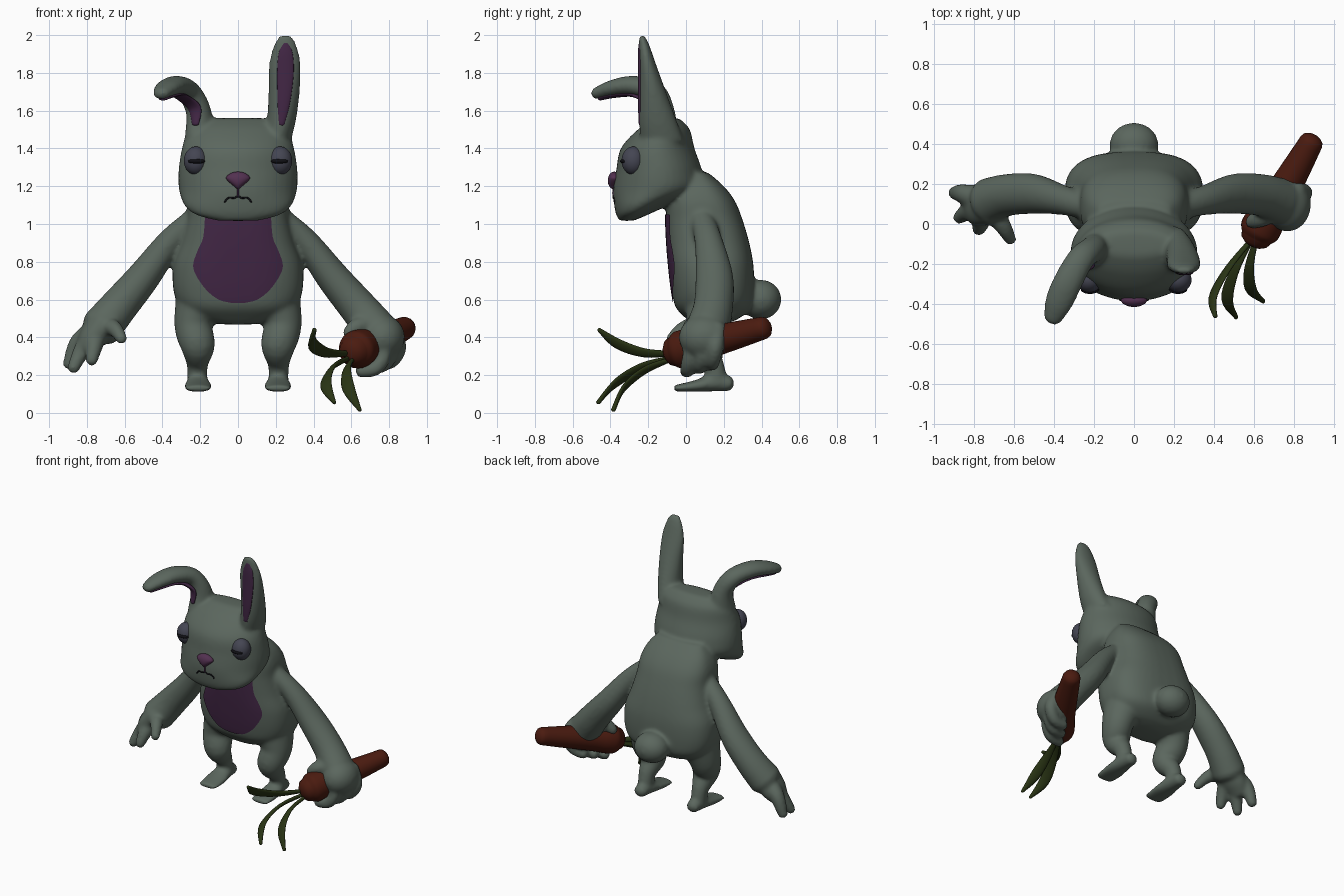
import bpy, bmesh, math
from mathutils import Vector, Matrix
from mathutils.bvhtree import BVHTree


def material(name, rgb):
    m = bpy.data.materials.new(name)
    m.diffuse_color = (*rgb, 1)
    return m


FUR = material("fur", (.105, .135, .112))
PURPLE = material("purple", (.055, .02, .06))
PINK = material("nose_pink", (.085, .03, .08))
EYE = material("eye_grey", (.058, .06, .085))
DARK = material("dark", (.005, .005, .007))
ORANGE = material("carrot", (.07, .011, .005))
GREEN = material("leaf", (.022, .034, .007))


def spline(keys, n):
    """Catmull-Rom through tuples of any length."""
    ks = [keys[0]] + list(keys) + [keys[-1]]
    out = []
    for i in range(1, len(ks) - 2):
        for s in range(n):
            t = s / n
            out.append([.5 * (2*b + (c-a)*t + (2*a-5*b+4*c-d)*t*t + (3*b-a-3*c+d)*t**3)
                        for a, b, c, d in zip(*ks[i-1:i+3])])
    return out + [list(keys[-1])]


def loft(bm, keys, side, fixed=None, power=2, cap=.8, n=5, seg=24):
    """Tube of (x, y, z, r_side, r_other) keys with rounded ends."""
    ks = spline(keys, n)
    pos = [Vector(k[:3]) for k in ks]
    rings = []
    last = len(ks) - 1
    for i, k in enumerate(ks):
        t = (pos[min(i+1, last)] - pos[max(i-1, 0)]).normalized()
        s = Vector(side)
        if not fixed:
            s = (s - t * s.dot(t)).normalized()
        o = Vector(fixed) if fixed else t.cross(s)
        ra, rb = max(k[3], .004), max(k[4], .004)
        r = min(ra, rb) * cap
        steps = [(0, 1)]
        ends = [(math.sin(a) * r, math.cos(a)) for a in (.5, 1.0, 1.35)]
        if i == 0:
            steps = [(-d, f) for d, f in reversed(ends)] + steps
        elif i == last:
            steps = steps + ends
        for d, f in steps:
            ring = []
            for j in range(seg):
                a = 2 * math.pi * j / seg
                c, q = math.cos(a), math.sin(a)
                c = math.copysign(abs(c) ** (2 / power), c)
                q = math.copysign(abs(q) ** (2 / power), q)
                ring.append(bm.verts.new(pos[i] + t * d + s * (ra * f * c) + o * (rb * f * q)))
            rings.append(ring)
    faces = [bm.faces.new(rings[0]), bm.faces.new(rings[-1])]
    for a, b in zip(rings, rings[1:]):
        for j in range(seg):
            faces.append(bm.faces.new((a[j], a[(j+1) % seg], b[(j+1) % seg], b[j])))
    bmesh.ops.recalc_face_normals(bm, faces=faces)


def slices(bm, rows, power, cap=.1, seg=40):
    """Stack of horizontal sections (z, y_front, y_back, half_width, x_centre)."""
    loft(bm, [(x, (f+b)/2, z, w, (b-f)/2) for z, f, b, w, x in rows],
         (1, 0, 0), (0, 1, 0), power, cap, seg=seg)


def ball(bm, centre, radii):
    bmesh.ops.create_uvsphere(bm, u_segments=32, v_segments=20, radius=1,
                              matrix=Matrix.Translation(centre) @ Matrix.Diagonal((*radii, 1)))


def finish(bm, name, mat):
    me = bpy.data.meshes.new(name)
    bm.to_mesh(me)
    bm.free()
    for p in me.polygons:
        p.use_smooth = True
    me.materials.append(mat)
    ob = bpy.data.objects.new(name, me)
    bpy.context.collection.objects.link(ob)
    return ob


def single(name, mat, keys, side, **kw):
    bm = bmesh.new()
    loft(bm, keys, side, **kw)
    return finish(bm, name, mat)


bm = bmesh.new()
# torso and head
slices(bm, [(.475, .03, .22, .12, 0), (.50, 0, .28, .22, 0), (.56, -.055, .345, .305, 0),
            (.65, -.075, .36, .342, 0), (.78, -.09, .357, .342, 0), (.90, -.10, .335, .303, 0),
            (1.02, -.105, .30, .274, 0), (1.12, -.10, .26, .265, 0), (1.20, -.06, .20, .235, 0),
            (1.27, 0, .12, .18, 0)], 2.7)
slices(bm, [(1.02, -.355, -.27, .12, 0), (1.05, -.37, -.20, .225, 0), (1.10, -.38, -.09, .285, 0),
            (1.18, -.385, .08, .312, 0), (1.28, -.37, .085, .315, 0), (1.40, -.345, .045, .297, 0),
            (1.50, -.255, .02, .265, 0), (1.555, -.17, -.03, .20, 0)], 2.0)
# upright ear and drooping ear
slices(bm, [(1.44, -.24, -.01, .075, .205), (1.55, -.25, -.05, .077, .230), (1.70, -.25, -.105, .083, .244),
            (1.85, -.25, -.16, .084, .248), (1.95, -.25, -.195, .06, .25),
            (1.998, -.247, -.22, .034, .25)], 2.0, seg=24)
droop = [(-.20, -.13, 1.46, .075, .10), (-.21, -.13, 1.60, .066, .07), (-.262, -.17, 1.70, .068, .057),
         (-.325, -.28, 1.733, .073, .052), (-.375, -.39, 1.718, .07, .044), (-.407, -.475, 1.69, .045, .032)]
ear_side = (.88, -.47, 0)
loft(bm, droop, ear_side)
# tail
ball(bm, (0, .395, .60), (.122, .11, .105))
for sx in (-1, 1):
    # arms
    loft(bm, [(sx*.23, .085, 1.03, .062, .058), (sx*.36, .12, .905, .075, .07), (sx*.50, .15, .72, .10, .088),
              (sx*.63, .145, .565, .105, .10), (sx*.725, .115, .45, .115, .11)], (0, 1, 0), cap=.6)
    # legs and feet
    loft(bm, [(sx*.205, .13, .58, .13, .14), (sx*.235, .11, .46, .102, .11), (sx*.213, .075, .355, .092, .088),
              (sx*.215, .14, .26, .058, .06), (sx*.215, .16, .18, .052, .055)], (1, 0, 0), cap=.3)
    loft(bm, [(sx*.212, .23, .155, .045, .041), (sx*.212, .15, .16, .058, .047),
              (sx*.212, .05, .142, .074, .031), (sx*.212, -.055, .13, .069, .018)], (1, 0, 0), cap=.6)
# open hand: broad palm and fingers
loft(bm, [(-.71, .105, .47, .11, .09), (-.78, .095, .39, .105, .07), (-.82, .085, .335, .08, .045)], (0, 1, 0))
for mid, tip, r in (((-.845, .15, .37), (-.895, .155, .255), .045), ((-.82, .07, .34), (-.873, .03, .235), .043),
                    ((-.76, .02, .36), (-.775, -.03, .275), .043), ((-.66, 0, .45), (-.615, -.08, .39), .04)):
    loft(bm, [(-.74, .11, .45, .06, .06), (*mid, r*1.1, r*1.1), (*tip, r*.75, r*.75)], (0, 1, 0.2))
# gripping hand: palm, wrapped fingers, thumb
ball(bm, (.765, .10, .40), (.118, .138, .12))
axis = Vector((.5, .83, .23)).normalized()
for d in (-.08, 0, .08):
    path = [(.77, .10, .43), (.81, .09, .33), (.77, .075, .255), (.69, .07, .24)]
    loft(bm, [(*(Vector(p) + axis * d), .045 - .003*i, .045 - .003*i) for i, p in enumerate(path)], axis)
loft(bm, [(.72, .08, .47, .06, .06), (.63, .03, .455, .048, .048), (.585, .01, .42, .035, .035)], (0, 1, 0))
body = finish(bm, "body", FUR)
rm = body.modifiers.new("blend", 'REMESH')
rm.mode = 'VOXEL'
rm.voxel_size = .012
rm.use_smooth_shade = True
sm = body.modifiers.new("soften", 'SMOOTH')
sm.factor = .5
sm.iterations = 9

bpy.context.view_layer.update()
tree = BVHTree.FromObject(body, bpy.context.evaluated_depsgraph_get())


def snap(x, z, start=-1.0, lift=.006):
    """Point just in front of the fur at (x, z)."""
    hit, normal, _, _ = tree.ray_cast(Vector((x, start, z)), Vector((0, 1, 0)))
    return hit + normal * lift if hit else Vector((x, -.09, z))


# belly patch
bm = bmesh.new()
rows = []
for z, w in spline([(.583, .03), (.60, .10), (.65, .165), (.72, .215), (.78, .235),
                    (.85, .215), (.93, .182), (1.05, .172)], 4):
    rows.append([bm.verts.new(snap(w * (u / 12 - 1), z, -.17)) for u in range(25)])
for a, b in zip(rows, rows[1:]):
    for j in range(24):
        bm.faces.new((a[j], a[j+1], b[j+1], b[j]))
finish(bm, "belly_patch", PURPLE)

# inner ears
single("inner_ear_upright", PURPLE,
       [(.23, -.238, 1.53, .018, .012), (.243, -.243, 1.65, .034, .012), (.251, -.243, 1.80, .044, .012),
        (.252, -.243, 1.90, .038, .012), (.252, -.24, 1.955, .02, .01)], (1, 0, 0))
single("inner_ear_drooping", PURPLE,
       [(-.225, -.205, 1.53, .02, .012), (-.228, -.195, 1.61, .038, .014), (-.278, -.222, 1.66, .044, .014),
        (-.325, -.285, 1.684, .05, .011), (-.370, -.385, 1.677, .046, .01), (-.395, -.455, 1.664, .026, .01)], ear_side)

# eyes and slit pupils
for sx, side in ((-1, "left"), (1, "right")):
    bm = bmesh.new()
    ball(bm, (sx*.223, -.279, 1.335), (.064, .062, .075))
    finish(bm, side + "_eye", EYE)
    bm = bmesh.new()
    ball(bm, (sx*.22, -.325, 1.332), (.046, .024, .014))
    finish(bm, side + "_pupil", DARK)

# nose, lip stem and mouth
bm = bmesh.new()
ball(bm, (0, -.38, 1.23), (.068, .034, .047))
for v in bm.verts:
    v.co.x *= max(.25, min(1, .25 + (v.co.z - 1.187) / .075))
finish(bm, "nose", PINK)
for name, mat, pts in (("lip_stem", PURPLE, [(0, 1.20), (0, 1.17), (0, 1.145)]),
                       ("mouth", DARK, [(-.07, 1.118), (-.05, 1.138), (-.02, 1.138), (0, 1.148),
                                        (.02, 1.138), (.05, 1.138), (.07, 1.118)])):
    single(name, mat, [(*snap(x, z, lift=.001), .005, .005) for x, z in pts], (0, 1, 0), seg=10)

# carrot and its leaves
single("carrot", ORANGE,
       [(.61, -.065, .325, .08, .08), (.625, -.035, .332, .10, .10), (.65, .01, .345, .10, .10),
        (.70, .09, .365, .088, .088), (.80, .26, .41, .074, .074), (.885, .41, .45, .06, .06)], (0, 0, 1), cap=.65)
for i, path in enumerate(([(.585, -.08, .315), (.47, -.22, .318), (.395, -.36, .365), (.405, -.46, .44)],
                          [(.585, -.08, .29), (.50, -.24, .24), (.465, -.38, .15), (.51, -.465, .055)],
                          [(.605, -.09, .28), (.575, -.22, .225), (.585, -.33, .13), (.645, -.385, .015)])):
    single("carrot_leaf_%d" % (i + 1), GREEN,
           [(*p, w, .012) for p, w in zip(path, (.014, .028, .034, .01))],
           ((.5, -.1, .9), (.7, .2, .7), (.7, .2, .7))[i], seg=12)
